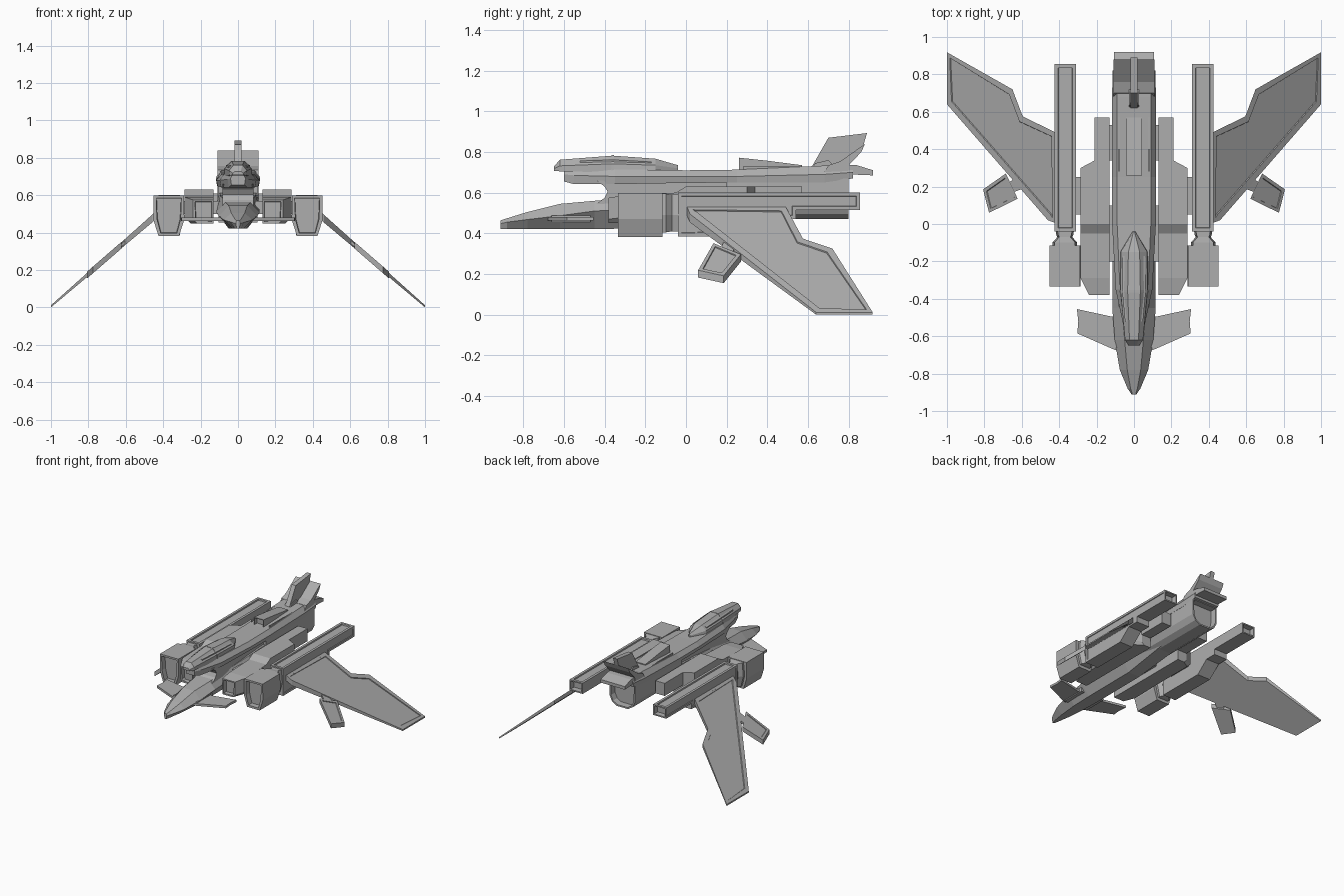
import bpy, bmesh
from mathutils import Vector

GREY = bpy.data.materials.new("dark_grey")
GREY.diffuse_color = (0.42, 0.42, 0.42, 1)


def loft(name, rings, mirror=False, recesses=()):
    """Skin equal-length 3D rings and cap the ends; recesses = (direction, inset, depth)."""
    bm = bmesh.new()
    rows = [[bm.verts.new(p) for p in r] for r in rings]
    n = len(rows[0])
    for a, b in zip(rows, rows[1:]):
        for i in range(n):
            j = (i + 1) % n
            bm.faces.new((a[i], a[j], b[j], b[i]))
    bm.faces.new(rows[0])
    bm.faces.new(rows[-1])
    bmesh.ops.recalc_face_normals(bm, faces=bm.faces[:])
    for d, inset, depth in recesses:
        bm.normal_update()
        d = Vector(d).normalized()
        faces = [f for f in bm.faces if f.normal.dot(d) > 0.95]
        if faces:
            best = max(faces, key=lambda f: f.calc_area())
            # flat border first, then the sunken floor
            bmesh.ops.inset_individual(bm, faces=[best], thickness=inset, depth=0)
            bmesh.ops.inset_individual(bm, faces=[best], thickness=.003, depth=depth)
    me = bpy.data.meshes.new(name)
    bm.to_mesh(me)
    bm.free()
    me.materials.append(GREY)
    ob = bpy.data.objects.new(name, me)
    bpy.context.collection.objects.link(ob)
    if mirror:
        ob.modifiers.new("mirror", 'MIRROR')
    return ob


def hull(name, sections, cx=0, **kw):
    """Six-sided loft along y; section = y, (half width, z) at top, middle, bottom."""
    rings = []
    for y, wt, zt, wm, zm, wb, zb in sections:
        half = [(wt, zt), (wm, zm), (wb, zb)]
        rings.append([(cx + w, y, z) for w, z in half] +
                     [(cx - w, y, z) for w, z in reversed(half)])
    return loft(name, rings, **kw)


def side_prism(name, pts, x0, x1, **kw):
    return loft(name, [[(x, y, z) for y, z in pts] for x in (x0, x1)], **kw)


def box(name, x0, x1, y0, y1, z0, z1, **kw):
    return side_prism(name, [(y0, z0), (y1, z0), (y1, z1), (y0, z1)], x0, x1, **kw)


UP, FRONT, BACK, OUT = (0, 0, 1), (0, -1, 0), (0, 1, 0), (1, 0, 0)

# Lower hull with pointed nose
hull("lower_hull", [
    (-.912, .008, .464, .012, .448, .006, .422),
    (-.88, .018, .474, .034, .455, .014, .422),
    (-.78, .036, .505, .076, .468, .03, .422),
    (-.62, .05, .545, .103, .487, .045, .422),
    (-.45, .065, .56, .116, .51, .05, .422),
    (0, .095, .60, .116, .53, .05, .425),
    (.38, .10, .62, .115, .56, .06, .475)])

# Neck joining lower and upper hull, with a curved front edge
side_prism("neck", [(-.44, .545), (-.40, .575), (-.385, .605), (-.40, .63), (-.44, .66),
                    (.3, .66), (.3, .5), (-.4, .5)], -.082, .082)

# Upper hull
hull("upper_hull", [
    (-.60, .03, .71, .04, .69, .035, .655),
    (-.55, .042, .712, .055, .685, .05, .642),
    (-.35, .075, .715, .098, .68, .09, .642),
    (0, .09, .71, .117, .68, .108, .648),
    (.25, .09, .713, .117, .68, .112, .65),
    (.68, .09, .733, .117, .69, .112, .65),
    (.82, .09, .735, .115, .70, .108, .67)])

# Canopy, its side rails and centre frame
hull("canopy", [
    (-.65, .015, .728, .028, .718, .03, .708),
    (-.62, .024, .762, .048, .732, .045, .705),
    (-.36, .034, .782, .072, .742, .075, .70),
    (-.15, .03, .767, .07, .735, .075, .70),
    (-.04, .003, .735, .006, .72, .008, .70)])
loft("canopy_rail", [[(x - .005, y, z), (x + .005, y, z - .004),
                      (x + .005, y, z - .016), (x - .005, y, z - .016)]
                     for x, y, z in [(.043, -.52, .76), (.058, -.36, .765), (.055, -.17, .755)]],
     mirror=True)
hull("canopy_frame", [(v, .035, .784, .074, .742, .077, .70) for v in (-.366, -.354)])

# Dorsal scoop and panel strip
side_prism("dorsal_scoop", [(.26, .70), (.26, .772), (.40, .757), (.57, .735), (.57, .70)],
           -.042, .042, recesses=[(FRONT, .008, -.03)])
box("dorsal_strip", .077, .084, .28, .66, .70, .728, mirror=True)

# Tail: swept-up end, fin, rear plate
side_prism("tail_ramp", [(.68, .70), (.70, .735), (.76, .755), (.88, .84), (.862, .80),
                         (.80, .735), (.80, .70)], -.11, .11)
side_prism("tail_fin", [(.62, .73), (.70, .87), (.89, .893), (.865, .81), (.78, .73)], -.018, .018)
side_prism("fin_base", [(.62, .72), (.635, .745), (.70, .76), (.74, .72)], -.026, .026)
side_prism("rear_plate", [(.76, .74), (.84, .735), (.92, .71), (.92, .685), (.80, .69), (.76, .67)],
           -.106, .106)

# Central engine with hollow exhaust
loft("main_engine", [[(x * s, y, z) for x, z in
                      [(.11, .67), (.112, .54), (.09, .495), (.05, .47),
                       (-.05, .47), (-.09, .495), (-.112, .54), (-.11, .67)]]
                     for y, s in [(.2, .96), (.3, 1), (.80, 1)]], recesses=[(BACK, .012, -.05)])

# Canards
loft("canard", [[(x, y, z) for x, y in [(.09, -.49), (.12, -.495), (.305, -.455), (.298, -.52),
                                        (.303, -.585), (.11, -.67), (.08, -.68)]]
                for z in (.462, .480)], mirror=True)
box("canard_root", .07, .104, -.66, -.47, .455, .487, mirror=True)

# Inner intakes
intake = [(-.38, .24, .575, .02), (-.29, .285, .59, .03), (-.05, .285, .60, .035),
          (0, .285, .63, .035), (.30, .285, .63, .035), (.34, .21, .63, .02)]
loft("inner_intake", [[(.13, y, .45), (x - c, y, .45), (x, y, .45 + c), (x, y, zt), (.13, y, zt)]
                      for y, x, zt, c in intake], mirror=True, recesses=[(FRONT, .014, -.03)])
box("inner_intake_tail", .13, .212, .28, .57, .53, .63, mirror=True)

# Connectors between hull, intakes and beams
for x0, x1, y0, y1, z0, z1 in [(.09, .14, .34, .53, .55, .61), (.09, .14, -.2, .1, .50, .57),
                               (.27, .32, .05, .25, .50, .57)]:
    box("connector", x0, x1, y0, y1, z0, z1, mirror=True)

# Long side beams with top and side recesses and hollow rear
side_prism("side_beam", [(-.04, .385), (-.04, .60), (.855, .60), (.855, .515), (.54, .515),
                         (.54, .47), (.45, .47), (.35, .385)], .31, .425, mirror=True,
           recesses=[(UP, .028, -.01), (OUT, .024, -.005), (BACK, .014, -.04)])

# Front engine pods with open intakes, and necks to the beams
hull("engine_pod", [(y, .081, .598, .083, .47, .055, .382) for y in (-.335, -.115)],
     cx=.37, mirror=True, recesses=[(FRONT, .02, -.04)])
hull("pod_neck", [(y, w, .5 + h, w + .01, .49, w - .01, .5 - h) for y, w, h in
                  [(-.13, .055, .095), (-.098, .055, .095), (-.07, .03, .09),
                   (-.06, .035, .09), (-.03, .04, .09)]],
     cx=.37, mirror=True)


def slanted(name, plan, thick, **kw):
    """Plate lying in the downward-sloping wing plane."""
    def ring(s):
        return [(x, y, .50 - .867 * (x - .43) + s * thick(x)) for x, y in plan]
    return loft(name, [ring(-1), ring(1)], mirror=True, **kw)


# Wings, wing struts and underslung fins
slanted("wing", [(.42, .005), (.46, .02), (1, .64), (1, .918), (.65, .72), (.595, .575), (.42, .49)],
        lambda x: .022 - .028 * (x - .42), recesses=[((.66, 0, .75), .036, -.006)])
slanted("wing_finlet", [(.685, .27), (.622, .135), (.775, .06), (.807, .185)],
        lambda x: .018, recesses=[((.66, 0, .75), .025, -.005)])
slanted("finlet_link", [(.62, .25), (.59, .19), (.645, .17), (.675, .22)], lambda x: .009)
side_prism("wing_hinge", [(.08, .495), (.08, .52), (.42, .52), (.42, .495)], .42, .432, mirror=True)
